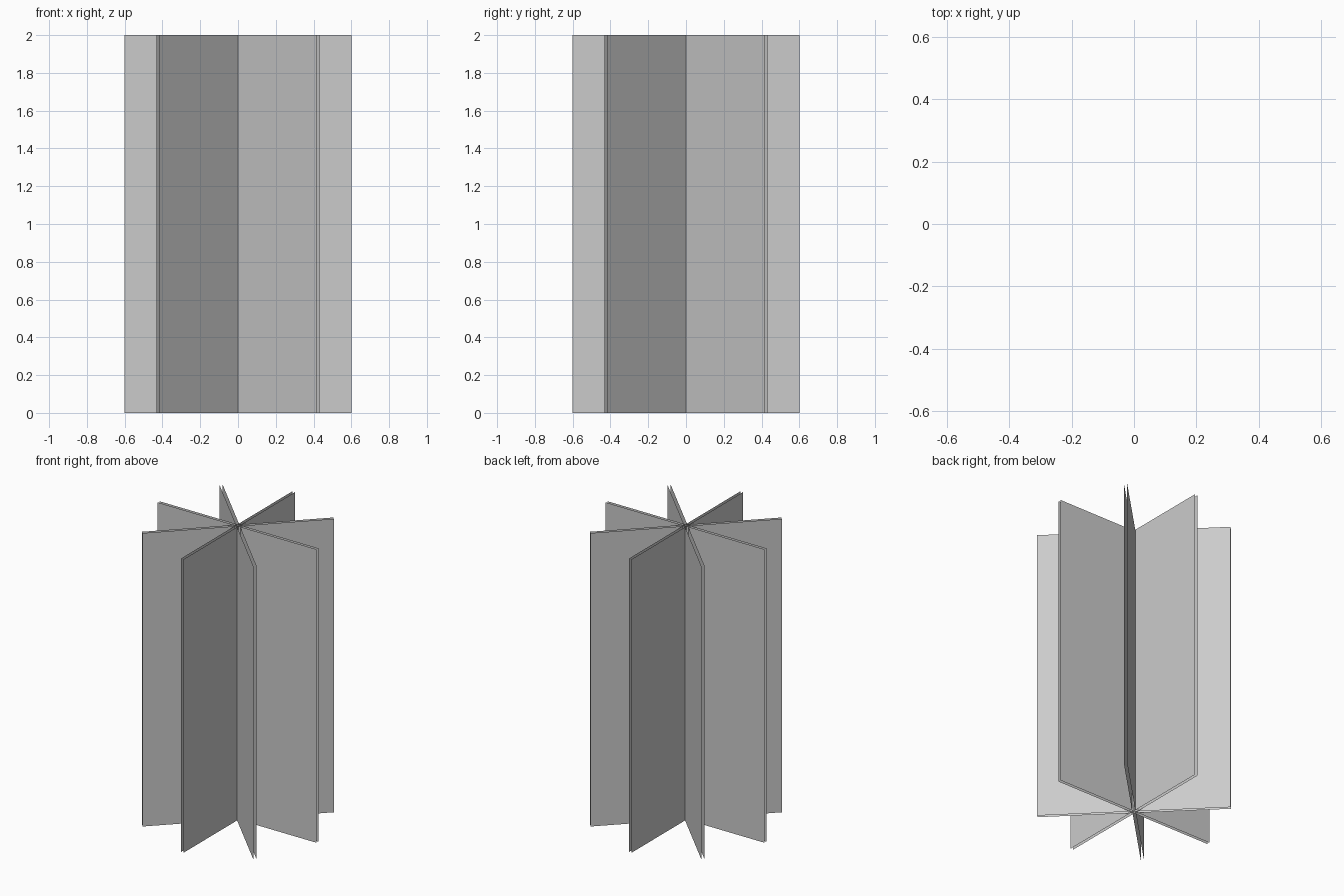
import bpy, bmesh, math

if "Cube" in bpy.data.objects:
    bpy.data.objects.remove(bpy.data.objects["Cube"])

RADIUS, HEIGHT, GAP = 0.6, 2.0, 0.02


def sheet(bm, side):
    # one upright zero-thickness sheet, offset to one side of the vane's middle
    y = side * GAP / 2
    pts = [(-RADIUS, y, 0), (RADIUS, y, 0), (RADIUS, y, HEIGHT), (-RADIUS, y, HEIGHT)]
    if side > 0:
        pts.reverse()  # keep both sheets facing outwards
    bm.faces.new([bm.verts.new(p) for p in pts])


# four double-sheet vanes crossing on the vertical axis
for i in range(4):
    bm = bmesh.new()
    for side in (-1, 1):
        sheet(bm, side)
    mesh = bpy.data.meshes.new(f"crossed_vane_{i + 1}")
    bm.to_mesh(mesh)
    bm.free()
    vane = bpy.data.objects.new(mesh.name, mesh)
    vane.rotation_euler.z = i * math.pi / 4
    bpy.context.collection.objects.link(vane)
